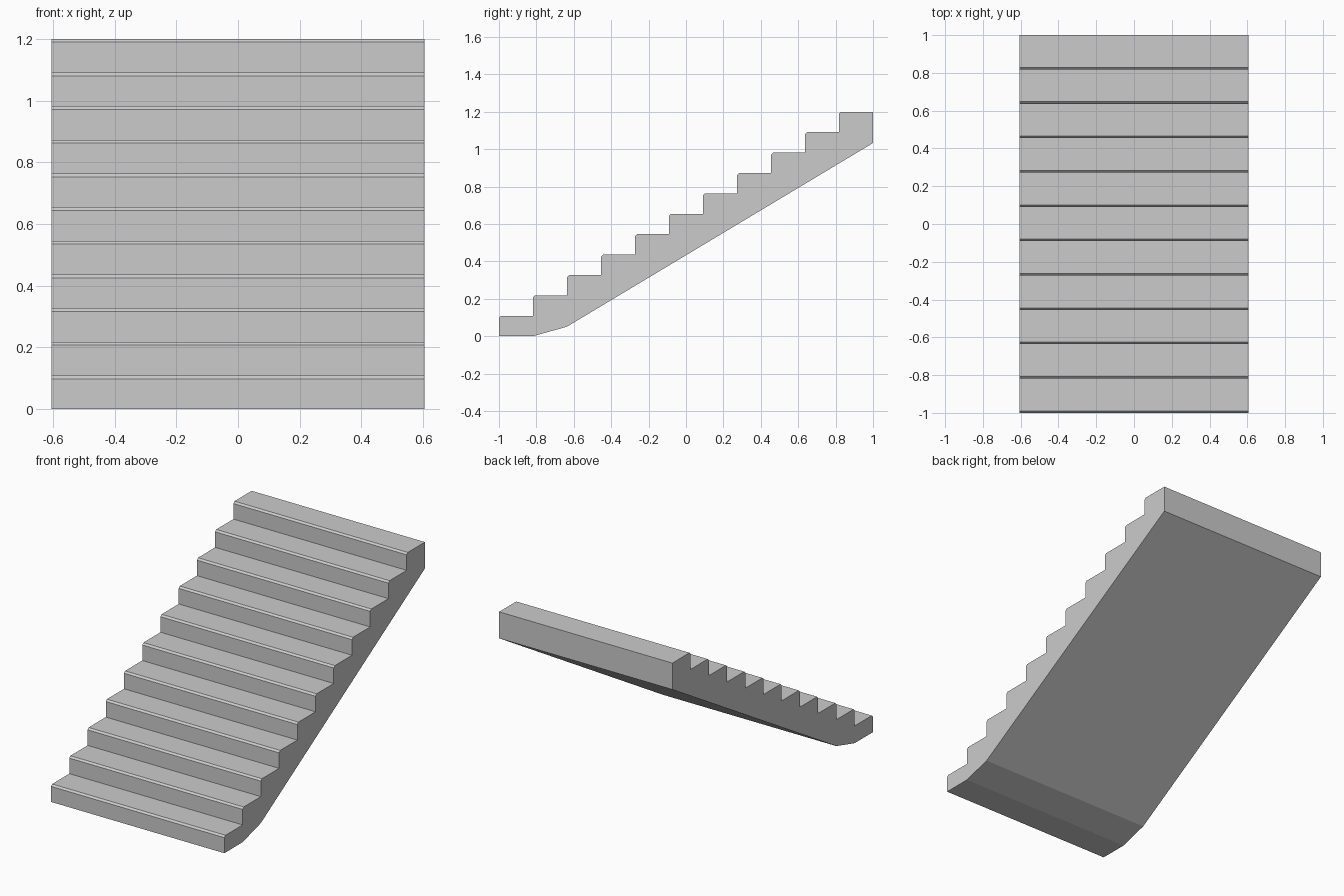
import bpy, bmesh

if "Cube" in bpy.data.objects:
    bpy.data.objects.remove(bpy.data.objects["Cube"])

STEPS = 11
HALF_W = 0.605
RUN = 2.0 / STEPS
RISE = 1.2 / STEPS
CH = 0.011  # chamfer on each step nosing

# Side profile (y, z): stepped top with chamfered nosings
profile = []
for i in range(STEPS):
    y, z = -1 + i * RUN, i * RISE
    profile += [(y, z), (y, z + RISE - CH), (y + CH, z + RISE)]
profile.append((1.0, 1.2))

# Sloping underside, easing into the flat foot
profile += [(1.0, 1.033), (-1 + 2 * RUN, 0.051), (-1 + RUN, 0.0)]

# Extrude the profile across the width
bm = bmesh.new()
side = bm.faces.new([bm.verts.new((-HALF_W, y, z)) for y, z in profile])
ext = bmesh.ops.extrude_face_region(bm, geom=[side], use_keep_orig=True)
moved = [g for g in ext["geom"] if isinstance(g, bmesh.types.BMVert)]
bmesh.ops.translate(bm, verts=moved, vec=(2 * HALF_W, 0, 0))
bmesh.ops.recalc_face_normals(bm, faces=bm.faces)

mesh = bpy.data.meshes.new("stair_flight")
bm.to_mesh(mesh)
bm.free()
stairs = bpy.data.objects.new("stair_flight", mesh)
bpy.context.collection.objects.link(stairs)
